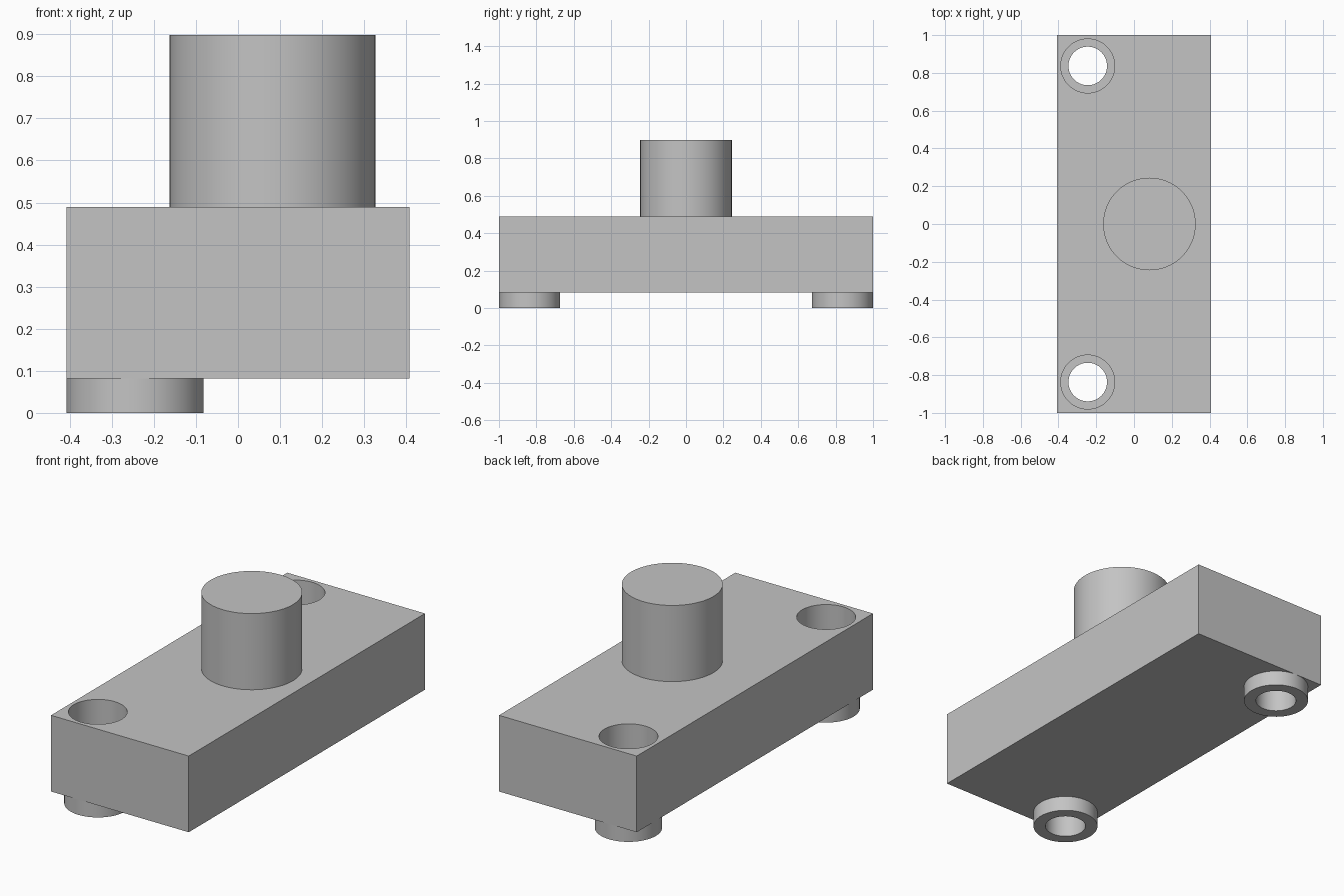
import bpy
import math

old = bpy.data.objects.get("Cube")
if old:
    bpy.data.objects.remove(old, do_unlink=True)

U = 2 / 24.5                      # one design unit
LENGTH, WIDTH, FOOT_H, BLOCK_TOP, TOP = 24.5 * U, 10 * U, U, 6 * U, 11 * U
HOLE_X, HOLE_Y = -3 * U, 10.25 * U
BORE_R, SEAT_R, FOOT_R, BOSS_R = 1.25 * U, 1.75 * U, 2 * U, 3 * U
SEAT_Z = 3 * U                    # floor of the counterbore

grey = bpy.data.materials.new("plain grey")
grey.use_nodes = True
colour = (0.55, 0.55, 0.55, 1)
grey.diffuse_color = colour
grey.node_tree.nodes["Principled BSDF"].inputs["Base Color"].default_value = colour


def finish(ob, name):
    ob.name = name
    ob.data.materials.clear()
    ob.data.materials.append(grey)
    return ob


def cylinder(name, radius, x, y, z0, z1):
    bpy.ops.mesh.primitive_cylinder_add(vertices=96, radius=radius, depth=z1 - z0,
                                        location=(x, y, (z0 + z1) / 2))
    return finish(bpy.context.object, name)


def activate(ob):
    bpy.ops.object.select_all(action='DESELECT')
    ob.select_set(True)
    bpy.context.view_layer.objects.active = ob


def cut(ob, radius, x, y, z0, z1):
    tool = cylinder("cutter", radius, x, y, z0, z1)
    tool.hide_render = True
    mod = ob.modifiers.new("cut", 'BOOLEAN')
    mod.operation, mod.solver, mod.object = 'DIFFERENCE', 'EXACT', tool
    activate(ob)
    bpy.ops.object.modifier_apply(modifier=mod.name)
    bpy.data.objects.remove(tool, do_unlink=True)


def smooth(ob):
    activate(ob)
    bpy.ops.object.shade_smooth_by_angle(angle=math.radians(30))


# Main block
bpy.ops.mesh.primitive_cube_add(size=1, location=(0, 0, (FOOT_H + BLOCK_TOP) / 2))
block = finish(bpy.context.object, "block")
block.scale = (WIDTH, LENGTH, BLOCK_TOP - FOOT_H)
bpy.ops.object.transform_apply(location=True, rotation=False, scale=True)

# Round boss standing on the block
boss = cylinder("boss", BOSS_R, U, 0, BLOCK_TOP, TOP)
smooth(boss)

# Ring feet, with a counterbored hole through each foot and the block
for side, label in ((-1, "front"), (1, "back")):
    y = side * HOLE_Y
    foot = cylinder(label + "_foot", FOOT_R, HOLE_X, y, 0, FOOT_H)
    cut(foot, BORE_R, HOLE_X, y, -U, 2 * U)
    smooth(foot)
    cut(block, BORE_R, HOLE_X, y, 0, TOP)
    cut(block, SEAT_R, HOLE_X, y, SEAT_Z, TOP)
smooth(block)
